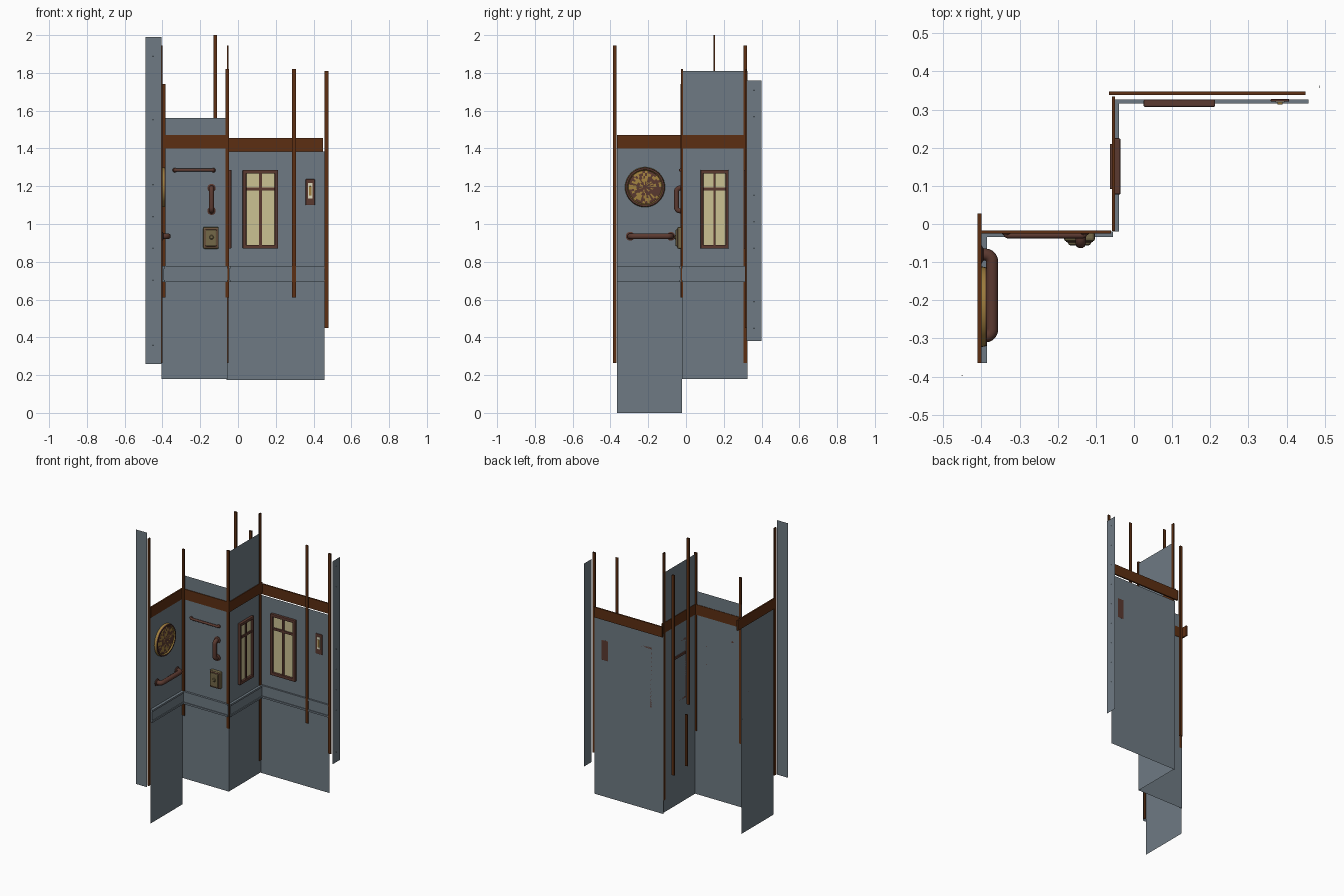
import bpy, bmesh, math, random
from mathutils import Vector

if "Cube" in bpy.data.objects:
    bpy.data.objects.remove(bpy.data.objects["Cube"])
random.seed(4)

def mat(name, r, g, b):
    m = bpy.data.materials.new(name)
    m.diffuse_color = (r, g, b, 1)
    m.use_nodes = True
    m.node_tree.nodes["Principled BSDF"].inputs["Base Color"].default_value = m.diffuse_color
    return m

GRAY = mat("slate_gray", .156, .195, .227)
WOOD = mat("trim_brown", .108, .028, .006)
DARK = mat("frame_brown", .105, .042, .030)
CREAM = mat("cream_glass", .60, .54, .29)
KHAKI = mat("khaki", .175, .14, .065)
GOLD = mat("brass", .36, .22, .05)
PALE = mat("pale_switch", .72, .68, .50)

# wall frames: u runs along the wall, d is distance out from it
A = lambda u, d, z: Vector((-.404 + d, u, z))
B = lambda u, d, z: Vector((u, -.02 - d, z))
C = lambda u, d, z: Vector((-.055 + d, u, z))
D = lambda u, d, z: Vector((u, .327 - d, z))
W = lambda u, d, z: Vector((u, d, z))

def finish(bm, name, mats, bevel=0, smooth=False):
    bmesh.ops.recalc_face_normals(bm, faces=bm.faces)
    me = bpy.data.meshes.new(name)
    bm.to_mesh(me)
    bm.free()
    for m in mats:
        me.materials.append(m)
    ob = bpy.data.objects.new(name, me)
    bpy.context.collection.objects.link(ob)
    if smooth:
        for p in me.polygons:
            p.use_smooth = True
        me.set_sharp_from_angle(angle=math.radians(35))
    if bevel:
        mod = ob.modifiers.new("bevel", 'BEVEL')
        mod.width, mod.segments = bevel, 2
    return ob

def box(name, m, f, u0, u1, d0, d1, z0, z1, bevel=0, caps=True):
    bm = bmesh.new()
    v = [bm.verts.new(f(u, d, z)) for z in (z0, z1)
         for u, d in ((u0, d0), (u1, d0), (u1, d1), (u0, d1))]
    for i in range(4):
        j = (i + 1) % 4
        bm.faces.new((v[i], v[j], v[j + 4], v[i + 4]))
    if caps:
        bm.faces.new(v[:4])
        bm.faces.new(v[4:])
    return finish(bm, name, [m], bevel)

def sheet(name, f, u0, u1, z0, z1):
    bm = bmesh.new()
    bm.faces.new([bm.verts.new(f(u, 0, z)) for u, z in ((u0, z0), (u1, z0), (u1, z1), (u0, z1))])
    me = finish(bm, name, [GRAY])
    return me

def lathe(name, f, u, z, profile, mats, n=32, rule=None):
    # profile of (radius, distance from wall), turned about the wall normal
    bm = bmesh.new()
    rings = [[bm.verts.new(f(u + r * math.cos(2 * math.pi * k / n), d,
                             z + r * math.sin(2 * math.pi * k / n))) for k in range(n)]
             for r, d in profile]
    for i in range(len(rings) - 1):
        for k in range(n):
            j = (k + 1) % n
            fc = bm.faces.new((rings[i][k], rings[i][j], rings[i + 1][j], rings[i + 1][k]))
            fc.material_index = rule(i) if rule else 0
    bm.faces.new(rings[-1])
    return finish(bm, name, mats, smooth=True)

def tube(name, m, pts, radius):
    cu = bpy.data.curves.new(name, 'CURVE')
    cu.dimensions = '3D'
    cu.bevel_depth, cu.bevel_resolution, cu.use_fill_caps = radius, 3, True
    s = cu.splines.new('POLY')
    s.points.add(len(pts) - 1)
    for p, q in zip(s.points, pts):
        p.co = (*q, 1)
    cu.materials.append(m)
    ob = bpy.data.objects.new(name, cu)
    bpy.context.collection.objects.link(ob)

# wall sheets
sheet("wall_left", A, -.365, -.02, 0, 1.43)
sheet("wall_front", B, -.405, -.055, .18, 1.56)
sheet("wall_return", C, -.02, .325, .18, 1.81)
sheet("wall_right", D, -.06, .458, .175, 1.385)

# end strips with small rivets
left_end = lambda u, d, z: Vector((u, -.397 - d, z))
right_end = lambda u, d, z: Vector((.487 + d, u, z))
sheet("end_strip_left", left_end, -.49, -.405, .26, 1.99)
sheet("end_strip_right", right_end, .32, .399, .38, 1.76)
for i in range(10):
    lathe("rivet_left", left_end, -.45, .36 + i * .17, [(.003, 0), (.002, .001)], [GRAY], 8)
    lathe("rivet_right", right_end, .36, .45 + i * .14, [(.003, 0), (.002, .001)], [GRAY], 8)

# chair-rail moulding with top and bottom lips
for n, f, a, b, t in (("left", A, -.365, -.02, .013), ("front", B, -.405, -.055, .009),
                      ("return", C, -.02, .325, .011), ("right", D, -.055, .458, .006)):
    box("rail_panel_" + n, GRAY, f, a, b, 0, t, .70, .77)
    box("rail_top_lip_" + n, GRAY, f, a, b, 0, t + .005, .765, .777)
    box("rail_bottom_lip_" + n, GRAY, f, a, b, 0, t + .005, .692, .704)

# brown cornice bands
box("cornice_left", WOOD, A, -.365, .028, -.006, .004, 1.40, 1.47)
box("cornice_front", WOOD, B, -.40, -.06, -.003, .005, 1.40, 1.47)
box("cornice_return", WOOD, C, -.018, .335, -.003, .005, 1.40, 1.47)
box("cornice_right", WOOD, W, -.065, .45, .338, .348, 1.385, 1.455)

# slim open posts: x range, y range, z range
for n, p in (("left_end", (-.409, -.40, -.386, -.368, .265, 1.945)),
             ("inner_corner", (-.401, -.385, -.028, -.019, .61, 1.74)),
             ("outer_corner", (-.067, -.048, -.026, -.017, .61, 1.82)),
             ("back_corner", (-.059, -.05, .304, .322, .265, 1.945)),
             ("right_wall", (.287, .306, .315, .321, .61, 1.82)),
             ("right_end", (.459, .478, .312, .322, .45, 1.81)),
             ("rear_tall", (-.131, -.112, .145, .154, .87, 2.0)),
             ("rear_long", (-.131, -.112, .303, .315, .45, 1.81)),
             ("rear_stub", (-.131, -.115, .165, .174, .46, .81))):
    box("post_" + n, WOOD, W, *p, caps=False)

# paned windows
def window(n, f, a, b, back):
    z0, z1, w, bar = .87, 1.287, (b - a) * .1, 1.185
    for u0, u1 in ((a, a + w), (b - w, b)):
        box(n + "_frame_side", DARK, f, u0, u1, 0, .02, z0, z1, .004)
    for q0, q1 in ((z0, z0 + .02), (z1 - .02, z1)):
        box(n + "_frame_rail", DARK, f, a, b, 0, .02, q0, q1, .004)
    box(n + "_glass", CREAM, f, a + w / 2, b - w / 2, .001, .006, z0 + .01, z1 - .01)
    m = (a + b) / 2
    box(n + "_mullion", DARK, f, m - w * .4, m + w * .4, .001, .014, z0, z1, .002)
    box(n + "_crossbar", DARK, f, a + w, b - w, back, .014, bar - .008, bar + .008, .002)

window("return_window", C, .077, .225, -.008)
window("right_window", D, .025, .213, .001)

# porthole: brass outer wall and inner lip, brown ring and mottled glass
def mottled(i):
    if i in (0, 3):
        return 1
    return 0 if i < 4 else int(random.random() < .38)
lathe("porthole", A, -.217, 1.195,
      [(.106, 0), (.104, .014), (.102, .019), (.093, .019), (.088, .012),
       (.075, .013), (.06, .014), (.045, .015), (.03, .0155), (.012, .016)],
      [DARK, GOLD], 40, mottled)

# bent grab handles and their wall flanges
def grab(n, f, p, q, depth, r, flange):
    p, q = Vector(p), Vector(q)
    e = (q - p).normalized()
    c = min(r * 1.2, depth * .6)
    path = []
    for base, s in ((p, 1), (q, -1)):
        leg = [(base, 0)]
        for k in range(6):
            t = k * math.pi / 10
            leg.append((base + e * s * c * (1 - math.cos(t)), depth - c + c * math.sin(t)))
        path += leg if s == 1 else leg[::-1]
        lathe(n + "_flange", f, base.x, base.y,
              [(flange, 0), (flange, .005), (flange * .7, .009)], [DARK], 20)
    tube(n, DARK, [f(b.x, d, b.y) for b, d in path], r)

grab("left_grab_rail", A, (-.295, .935), (-.08, .935), .032, .016, .023)
grab("front_upper_rail", B, (-.335, 1.285), (-.13, 1.285), .010, .008, .012)
grab("front_handle", B, (-.14, 1.07), (-.14, 1.19), .030, .014, .022)

# khaki wall box
box("wall_box_frame", KHAKI, B, -.184, -.102, 0, .026, .868, .985, .008)
box("wall_box_rim", DARK, B, -.179, -.107, .02, .028, .875, .978, .004)
box("wall_box_face", KHAKI, B, -.173, -.113, .02, .036, .882, .971, .006)
lathe("wall_box_knob", B, -.14, .93, [(.012, .03), (.012, .038), (.008, .041)], [KHAKI], 16)

# light switch
box("switch_plate", DARK, D, .358, .407, -.001, .006, 1.10, 1.237, .003)
box("switch_inset", PALE, D, .371, .395, .004, .009, 1.135, 1.217, .001)
box("switch_toggle", GOLD, D, .376, .390, .006, .014, 1.15, 1.20, .003)
